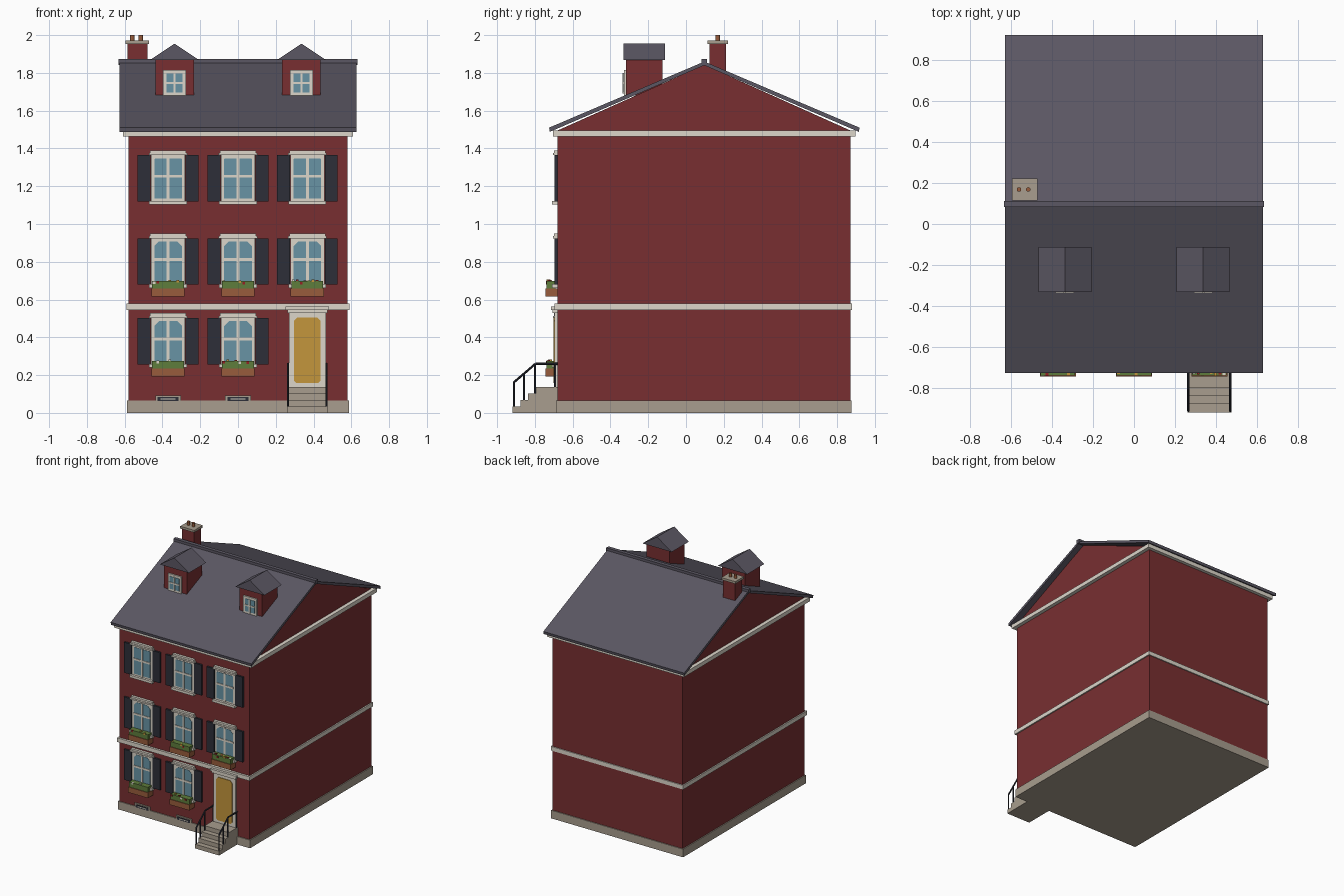
import bpy, bmesh, math, random
from mathutils import Vector

cube = bpy.data.objects.get("Cube")
if cube:
    bpy.data.objects.remove(cube, do_unlink=True)
random.seed(4)


def material(name, *srgb):
    m = bpy.data.materials.new(name)
    col = [((c / 255 + 0.055) / 1.055) ** 2.4 for c in srgb] + [1]
    m.use_nodes = True
    m.diffuse_color = col
    m.node_tree.nodes["Principled BSDF"].inputs["Base Color"].default_value = col
    return m


BRICK = material("brick red", 120, 47, 49)
TRIM = material("cream trim", 220, 214, 202)
STONE = material("stone", 168, 157, 142)
SLATE = material("roof slate", 91, 87, 99)
GLASS = material("window glass", 104, 148, 165)
DOOR = material("ochre", 195, 150, 60)
IRON = material("dark iron", 45, 47, 56)
CLAY = material("terracotta", 152, 92, 60)
LEAF = material("leaf green", 95, 125, 60)
BLOOM = material("flower red", 150, 30, 35)


def prism(name, mat, pts, lo, hi, axis="x"):
    """Extrude a closed profile: (y, z) along x, or (x, z) along y."""
    bm = bmesh.new()
    place = (lambda a, b, t: (t, a, b)) if axis == "x" else (lambda a, b, t: (a, t, b))
    ends = [[bm.verts.new(place(a, b, t)) for a, b in pts] for t in (lo, hi)]
    bm.faces.new(ends[0])
    bm.faces.new(ends[1][::-1])
    for i in range(len(pts)):
        j = (i + 1) % len(pts)
        bm.faces.new((ends[0][i], ends[1][i], ends[1][j], ends[0][j]))
    bmesh.ops.recalc_face_normals(bm, faces=bm.faces)
    me = bpy.data.meshes.new(name)
    bm.to_mesh(me)
    bm.free()
    me.materials.append(mat)
    ob = bpy.data.objects.new(name, me)
    bpy.context.collection.objects.link(ob)
    return ob


def box(name, mat, x, y, z):
    return prism(name, mat, [(y[0], z[0]), (y[1], z[0]), (y[1], z[1]), (y[0], z[1])], *x)


def around(c, half):
    return (c - half, c + half)


def rod(name, mat, a, b, r, sides=8):
    a, b = Vector(a), Vector(b)
    bpy.ops.mesh.primitive_cylinder_add(vertices=sides, radius=r, depth=(b - a).length, location=(a + b) / 2)
    ob = bpy.context.object
    ob.name = name
    ob.rotation_euler = (b - a).to_track_quat("Z", "Y").to_euler()
    ob.data.materials.append(mat)


def clipped(name, mat, cx, half, z0, z1, cut, y, low=0):
    """Panel with clipped upper corners, and lower ones if low is set."""
    pts = [(cx - half + low, z0), (cx + half - low, z0), (cx + half, z0 + low), (cx + half, z1 - cut),
           (cx + half - cut, z1), (cx - half + cut, z1), (cx - half, z1 - cut), (cx - half, z0 + low)]
    if not low:
        pts = pts[:2] + pts[3:7]
    prism(name, mat, pts, *y, axis="y")


FRONT, BACK, MID = -0.68, 0.87, 0.097

# Walls, plinth and horizontal bands
box("walls", BRICK, (-.58, .58), (FRONT, BACK), (.03, 1.48))
box("plinth", STONE, (-.588, .588), (-.687, .877), (0, .065))
box("belt_course", TRIM, (-.59, .59), (-.697, .878), (.546, .579))
box("cornice", TRIM, (-.61, .61), (-.705, .897), (1.464, 1.496))
prism("gable_walls", BRICK, [(FRONT, 1.495), (BACK, 1.495), (MID, 1.842)], -.58, .58)

# Roof slopes and ridge
for side, label in ((-1, "front"), (1, "back")):
    prism(label + "_roof", SLATE, [(MID, 1.84), (MID, 1.86), (MID + side * .822, 1.51),
                                   (MID + side * .818, 1.488)], -.627, .627)
box("ridge_cap", SLATE, (-.633, .633), around(MID, .015), (1.842, 1.874))

# Chimney
box("chimney", BRICK, (-.585, -.48), (.125, .212), (1.74, 1.955))
box("chimney_cap", STONE, (-.595, -.47), (.114, .222), (1.953, 1.971))
for x in (-.56, -.515):
    rod("chimney_pot", CLAY, (x, .168, 1.965), (x, .168, 2.0), .011, 12)

# Dormers
for x in (-.336, .336):
    box("dormer_wall", BRICK, around(x, .102), (-.317, -.125), (1.68, 1.87))
    prism("dormer_roof", SLATE, [(x - .13, 1.868), (x + .13, 1.868), (x, 1.955)], -.33, -.112, axis="y")
    box("dormer_frame", TRIM, around(x, .06), (-.328, -.31), (1.68, 1.815))
    box("dormer_glass", GLASS, around(x, .043), (-.331, -.32), (1.697, 1.797))
    box("dormer_mullion", TRIM, around(x, .006), (-.335, -.325), (1.69, 1.80))
    box("dormer_rail", TRIM, around(x, .045), (-.335, -.325), (1.742, 1.753))


def window(x, z, cut):
    """Shuttered sash window; z is the underside of the sill."""
    box("window_frame", TRIM, around(x, .09), (-.691, -.67), (z + .01, z + .27))
    clipped("window_glass", GLASS, x, .073, z + .032, z + .246, cut, (-.693, -.685))
    box("window_mullion", TRIM, around(x, .008), (-.697, -.685), (z + .02, z + .25))
    box("window_rail", TRIM, around(x, .075), (-.697, -.685), (z + .143, z + .158))
    box("window_header", TRIM, around(x, .095), (-.70, -.67), (z + .262, z + .288))
    box("window_header_lip", TRIM, around(x, .102), (-.704, -.67), (z + .262, z + .274))
    box("window_sill", TRIM, around(x, .1), (-.71, -.67), (z, z + .02))
    for s in (-1, 1):
        box("shutter", IRON, around(x + s * .127, .034), (-.695, -.67), (z + .017, z + .262))


def flower_box(x, z):
    """Planter with foliage and mixed blooms; z is its underside."""
    box("planter", CLAY, around(x, .088), (-.743, FRONT), (z, z + .044))
    box("foliage", LEAF, around(x, .084), (-.738, -.69), (z + .04, z + .084))
    for i in range(8):
        bx, bz = x - .075 + i * .021, z + random.uniform(.07, .085)
        by = random.uniform(-.735, -.715)
        box("flower", random.choice([BLOOM, BLOOM, DOOR, TRIM]), around(bx, .007), around(by, .007), around(bz, .007))


# Front windows by storey
for x in (-.37, 0, .367):
    window(x, 1.102, .005)
    window(x, .662, .025)
    flower_box(x, .615)
    if x < .1:
        window(x, .24, .025)
        flower_box(x, .192)
        # Basement window
        box("basement_surround", STONE, around(x, .068), (-.69, -.67), (.03, .093))
        box("basement_pane", IRON, around(x, .056), (-.693, -.68), (.062, .085))
        box("basement_bar", TRIM, around(x, .04), (-.696, -.68), (.07, .076))

# Entrance door
DX = .367
box("door_frame", TRIM, around(DX, .098), (-.697, -.67), (.13, .545))
clipped("door", DOOR, DX, .07, .158, .505, .018, (-.702, -.69), low=.012)
box("door_header", TRIM, around(DX, .106), (-.708, -.67), (.53, .55))
box("door_header_top", TRIM, around(DX, .115), (-.716, -.67), (.545, .562))

# Steps
STEPS = 4
for i in range(STEPS):
    box("step", STONE, around(DX, .107), (-.918 + i * .041, FRONT), (0, .034 * (i + 1)))

# Handrails
for x in (DX - .102, DX + .102):
    top, foot = (x, -.797, .26), (x, -.911, .162)
    rod("sloped_handrail", IRON, foot, top, .006)
    rod("level_handrail", IRON, top, (x, FRONT, .26), .006)
    for y, z0, z1 in ((-.911, .03, .165), (-.857, .06, .209), (-.8, .1, .262), (-.693, .13, .26)):
        rod("rail_post", IRON, (x, y, z0), (x, y, z1), .005)
